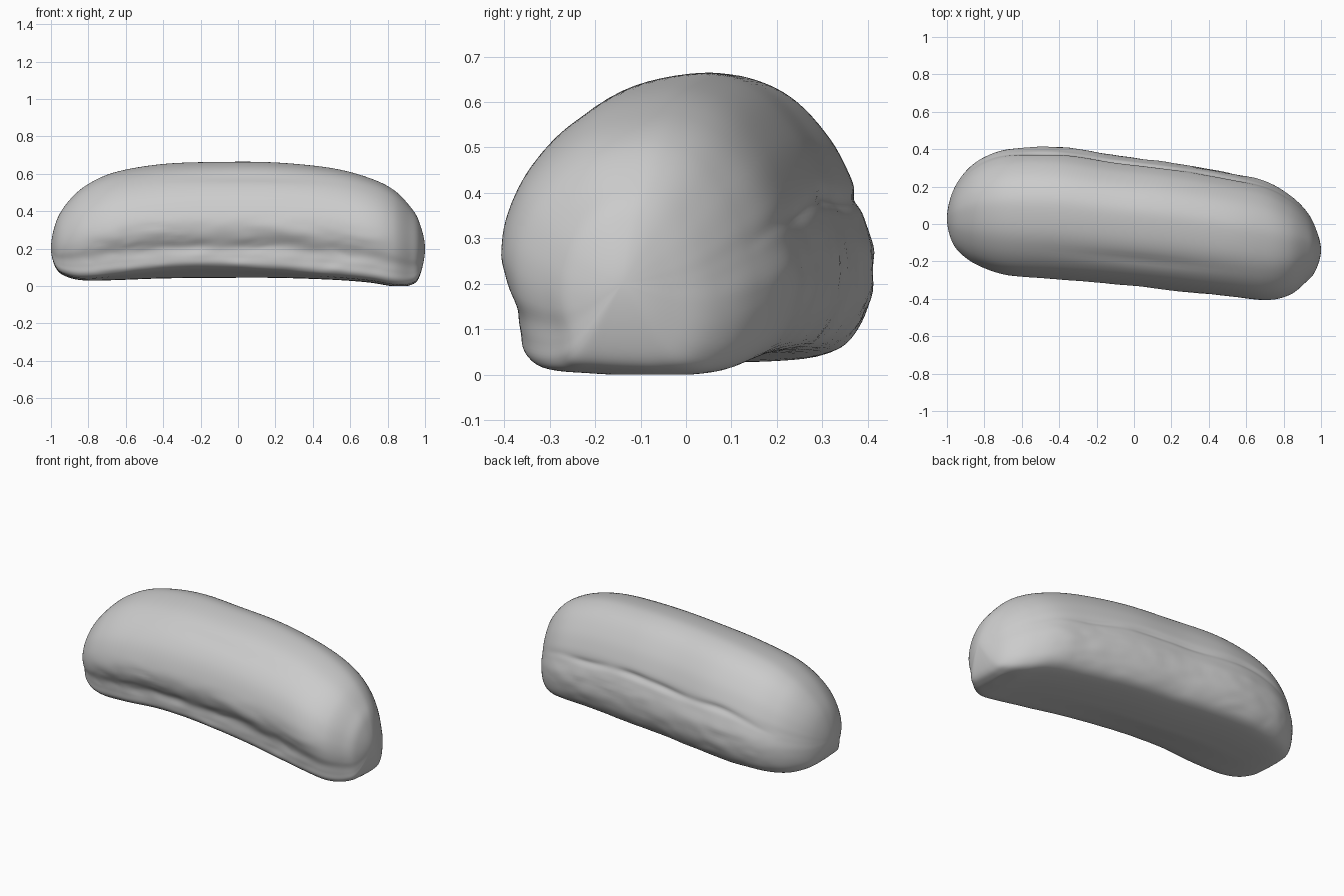
import bpy, bmesh, math
from mathutils import Vector, noise

if "Cube" in bpy.data.objects:
    bpy.data.objects.remove(bpy.data.objects["Cube"])

# Stations along the loaf: x, front y, back y, bottom z, top z
stations = [
    (-1.00, 0.03, 0.03, 0.20, 0.20), (-0.97, -0.10, 0.17, 0.09, 0.35),
    (-0.90, -0.18, 0.28, 0.045, 0.46), (-0.80, -0.235, 0.355, 0.03, 0.545),
    (-0.65, -0.275, 0.40, 0.033, 0.61), (-0.40, -0.295, 0.405, 0.042, 0.652),
    (-0.10, -0.32, 0.36, 0.045, 0.663), (0.20, -0.35, 0.325, 0.045, 0.66),
    (0.50, -0.385, 0.27, 0.035, 0.63), (0.70, -0.405, 0.225, 0.02, 0.578),
    (0.83, -0.38, 0.155, 0.0, 0.515), (0.92, -0.31, 0.07, 0.005, 0.425),
    (0.97, -0.25, -0.02, 0.05, 0.34), (1.00, -0.14, -0.14, 0.20, 0.20)]

# Cross-section, front = -1, back = +1, height 0..1
profile = [
    (0, 0), (-0.4, 0.01), (-0.72, 0.025), (-0.84, 0.07), (-0.87, 0.15),
    (-0.90, 0.24), (-0.97, 0.34), (-1, 0.46), (-0.96, 0.59), (-0.83, 0.735),
    (-0.60, 0.865), (-0.30, 0.96), (0.08, 1), (0.33, 0.98), (0.55, 0.91),
    (0.75, 0.78), (0.87, 0.65), (0.92, 0.56), (0.955, 0.49), (1, 0.38),
    (0.99, 0.24), (0.91, 0.11), (0.74, 0.025), (0.4, 0.0)]


def catmull(a, b, c, d, t):
    return tuple(0.5 * (2*q + (r-p)*t + (2*p-5*q+4*r-s)*t*t + (3*q-p-3*r+s)*t**3)
                 for p, q, r, s in zip(a, b, c, d))


def mirror_end(end, inner):
    # Makes the loft meet the end pole at a right angle
    return (inner[0],) + tuple(2*e - i for e, i in zip(end[1:], inner[1:]))


pts = [mirror_end(stations[0], stations[1])] + stations + [mirror_end(stations[-1], stations[-2])]
path = [catmull(*pts[i:i+4], k/10) for i in range(len(pts)-3) for k in range(10)] + [stations[-1]]
n = len(profile)
section = [catmull(*(profile[(i+j) % n] for j in (-1, 0, 1, 2)), k/5)
           for i in range(n) for k in range(5)]


def bump(v, mid, width):
    return math.exp(-((v-mid)/width)**2)


def surface(st, u, v):
    x, yf, yb, z0, z1 = st
    mid, half, h = (yf+yb)/2, (yb-yf)/2, z1-z0
    body = max(0, 1-(x/0.85)**2)
    y, z = mid + u*half, z0 + v*h
    # Arched front lower edge, highest left of centre
    low = max(0, 1 - v/0.35)
    z += 0.04 * body * bump(x, -0.3, 0.6) * low * min(1, max(0, (-u-0.1)/0.7))
    # Tucked-in front underside and torn back side
    if u < 0:
        y += 0.015 * body * bump(v, 0.27, 0.1)
    else:
        wave = 0.55 + 0.05*noise.noise(Vector((x*3, 3, 0)))
        depth = 0.012 + 0.012*noise.noise(Vector((x*5, 7, 2)))
        y -= depth * body * bump(v, wave, 0.03) * min(1, u)
    # Shallow dent along the top
    z -= 0.008 * bump(x, 0.05, 0.35) * bump(y, -0.19 - 0.1*x, 0.03) * (v > 0.6)
    # Irregular lower crust
    rough = max(0, min(1, (0.58-v)/0.2)) * min(1, body*1.5+0.15) * min(1, max(0, abs(u)*2-0.8))
    d = noise.noise(Vector((x*4, y*7, z*9)))*0.009 + noise.noise(Vector((x*10, y*12, z*20)))*0.004
    y += math.copysign(d*rough - 0.003*rough, u)
    return (x, y, max(0, z))


# Loaf
bm = bmesh.new()
rings = [[bm.verts.new(surface(st, u, v)) for u, v in section] for st in path]
m = len(section)
for a, b in zip(rings, rings[1:]):
    for i in range(m):
        j = (i+1) % m
        bm.faces.new((a[i], a[j], b[j], b[i]))
bmesh.ops.remove_doubles(bm, verts=rings[0] + rings[-1], dist=0.03)
bmesh.ops.recalc_face_normals(bm, faces=bm.faces)
for f in bm.faces:
    f.smooth = True
mesh = bpy.data.meshes.new("bread_loaf")
bm.to_mesh(mesh)
bm.free()
loaf = bpy.data.objects.new("bread_loaf", mesh)
bpy.context.collection.objects.link(loaf)
